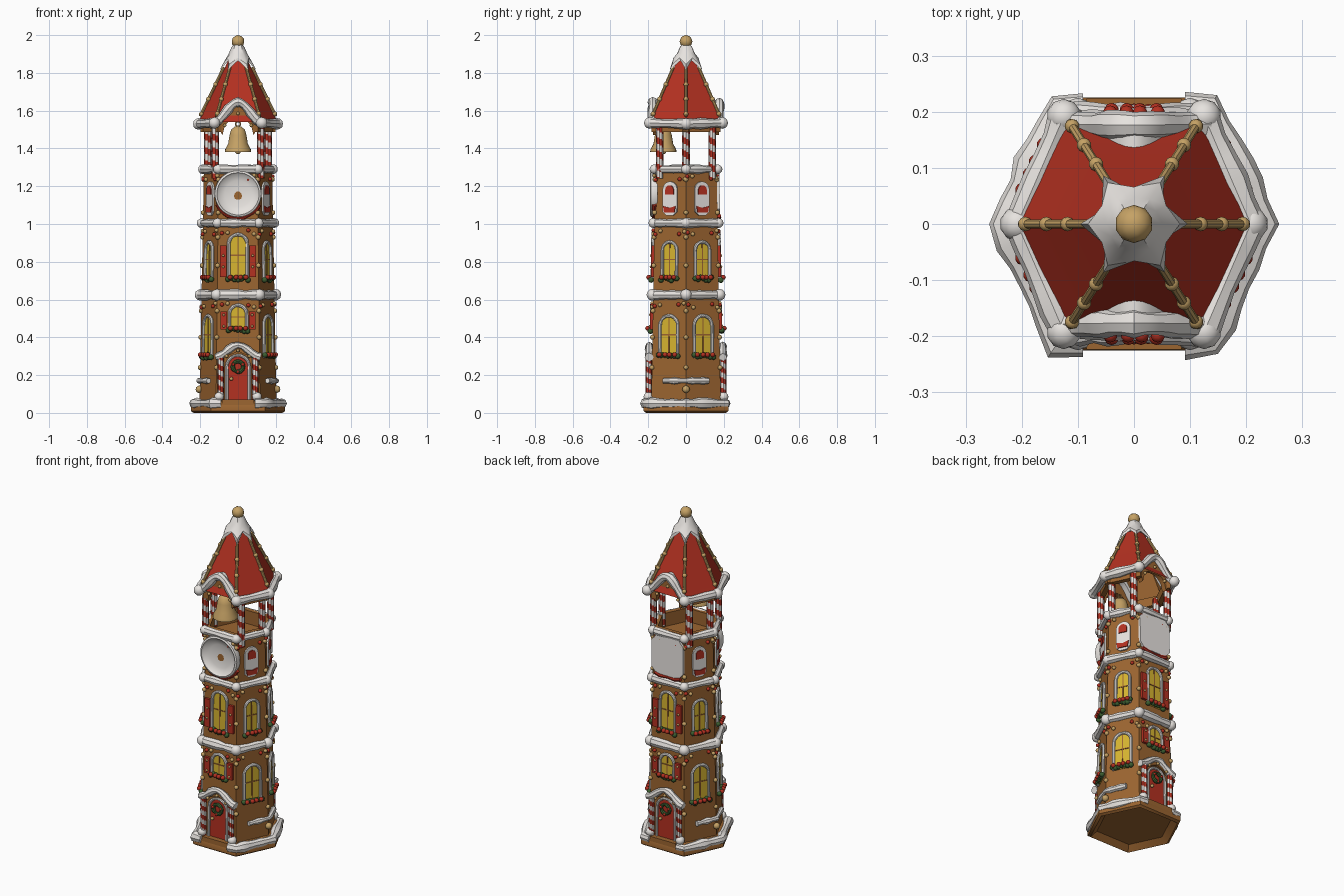
import bpy, bmesh, math, random
from mathutils import Vector, Matrix

random.seed(4)
cube = bpy.data.objects.get("Cube")
if cube:
    bpy.data.objects.remove(cube)


def material(name, r, g, b):
    m = bpy.data.materials.new(name)
    m.use_nodes = True
    m.diffuse_color = (r, g, b, 1)
    m.node_tree.nodes["Principled BSDF"].inputs["Base Color"].default_value = (r, g, b, 1)
    return m


BROWN = material("gingerbread brown", .33, .13, .03)
RED = material("candy red", .45, .03, .015)
WHITE = material("icing white", .8, .77, .74)
GOLD = material("biscuit gold", .56, .36, .13)
GREEN = material("holly green", .045, .11, .03)
YELLOW = material("window yellow", .68, .46, .03)
made = []

# Hexagonal plan: face 4 is the front, face 1 the back
HEX = [Vector(p) for p in ((1, 0), (.57, .9), (-.57, .9), (-1, 0), (-.57, -.9), (.57, -.9))]
ENDS, SIDES = (4, 1), (0, 2, 3, 5)


def on_face(k, u, z, d=0.0):
    """Point on wall face k: u sideways, z up, d outward."""
    a, b = HEX[k], HEX[(k + 1) % 6]
    e = (b - a).normalized()
    p = (a + b) / 2 * (.205 - .019 * z) + e * u + Vector((e.y, -e.x)) * d
    return Vector((p.x, p.y, z))


def finish(name, bm, *mats):
    bmesh.ops.recalc_face_normals(bm, faces=bm.faces)
    me = bpy.data.meshes.new(name)
    bm.to_mesh(me)
    bm.free()
    ob = bpy.data.objects.new(name, me)
    bpy.context.collection.objects.link(ob)
    for m in mats:
        me.materials.append(m)
    made.append(ob)
    return ob


def loft(name, rings, mats, cap=(True, True), rule=None):
    """Bridge rings of points; rule(i, j) picks the material."""
    bm = bmesh.new()
    rows = [[bm.verts.new(p) for p in r] for r in rings]
    n = len(rows[0])
    for i in range(len(rows) - 1):
        for j in range(n):
            q = (j + 1) % n
            f = bm.faces.new((rows[i][j], rows[i][q], rows[i + 1][q], rows[i + 1][j]))
            f.material_index = rule(i, j) if rule else 0
    for use, row in zip(cap, (rows[0], rows[-1])):
        if use:
            bm.faces.new(row)
    return finish(name, bm, *mats)


def hex_loft(name, profile, mat, cap=(True, True)):
    return loft(name, [[(v.x * r, v.y * r, z) for v in HEX] for r, z in profile], [mat], cap)


def lathe(name, profile, mat, matrix=Matrix(), sides=24):
    rings = [[matrix @ Vector((r * math.cos(t), r * math.sin(t), z))
              for t in (2 * math.pi * j / sides for j in range(sides))] for r, z in profile]
    return loft(name, rings, [mat])


def panel(name, k, outline, d0, d1, mat):
    return loft(name, [[on_face(k, u, z, d) for u, z in outline] for d in (d0, d1)], [mat])


def arch(w, z0, z1, n=10):
    """Outline of an arched opening, from bottom left to bottom right."""
    top = [(-w * math.cos(math.pi * i / n), z1 - w + w * math.sin(math.pi * i / n)) for i in range(n + 1)]
    return [(-w, z0)] + top + [(w, z0)]


def box(u, z, w, h):
    return [(u - w, z - h), (u + w, z - h), (u + w, z + h), (u - w, z + h)]


def tube(name, points, r, mat, closed=False, lump=0.0, step=None):
    """Round rod along a path; lump makes it uneven like piped icing."""
    pts = [Vector(p) for p in points]
    if step:
        fine = []
        for a, b in zip(pts, pts[1:] + (pts[:1] if closed else [])):
            n = max(1, round((b - a).length / step))
            fine += [a.lerp(b, i / n) for i in range(n)]
        pts = fine if closed else fine + [pts[-1]]
    cu = bpy.data.curves.new(name, 'CURVE')
    cu.dimensions, cu.bevel_depth, cu.bevel_resolution, cu.use_fill_caps = '3D', r, 2, True
    s = cu.splines.new('POLY')
    s.points.add(len(pts) - 1)
    s.use_cyclic_u = closed
    for q, p in zip(s.points, pts):
        q.co = (*p, 1)
        q.radius = 1 + random.uniform(-lump, lump)
    tmp = bpy.data.objects.new(name + "_path", cu)
    bm = bmesh.new()
    me = bpy.data.meshes.new_from_object(tmp)
    bm.from_mesh(me)
    bpy.data.objects.remove(tmp)
    bpy.data.curves.remove(cu)
    bpy.data.meshes.remove(me)
    for f in bm.faces:
        f.material_index = 0
    return finish(name, bm, mat)


def balls(name, spots, mat):
    bm = bmesh.new()
    for p, r in spots:
        bmesh.ops.create_icosphere(bm, subdivisions=2, radius=r, matrix=Matrix.Translation(p))
    return finish(name, bm, mat)


def candy_pole(name, base, r, h, turns):
    n, rows = 8, 8 * turns
    rings = [[(base.x + r * math.cos(j * math.tau / n), base.y + r * math.sin(j * math.tau / n),
               base.z + h * i / rows) for j in range(n)] for i in range(rows + 1)]
    loft(name, rings, [WHITE, RED], rule=lambda i, j: (i + j) % 8 // 4)


def garland(k, z, w):
    spots = [on_face(k, w * (i / 3 - 1), z + random.uniform(-.008, .008), .012) for i in range(7)]
    balls("holly_garland", [(p, .015) for p in spots], GREEN)
    balls("holly_berries", [(on_face(k, u * w, z + .008 + .01 * (u == 0), .026), .013)
                            for u in (-.8, -.2, .25, .8)], RED)


def window(k, w, z0, z1, shutters):
    panel("window_glass", k, arch(w, z0, z1), -.01, .003, YELLOW)
    tube("window_icing", [on_face(k, u, z, .006) for u, z in arch(w + .004, z0, z1)], .009, WHITE, lump=.15)
    panel("window_mullion", k, box(0, (z0 + z1) / 2, .003, (z1 - z0) / 2), 0, .006, BROWN)
    panel("window_crossbar", k, box(0, z0 + (z1 - z0) * .55, w, .003), 0, .006, BROWN)
    garland(k, z0 + .01, w + .008)
    for s in (-1, 1) if shutters else ():
        mid = z0 + (z1 - z0) * .42
        panel("shutter", k, box(s * (w + .033), mid, .018, (z1 - z0) * .34), 0, .014, RED)
        balls("shutter_buttons", [(on_face(k, s * (w + .033), mid + o, .014), .007) for o in (-.03, .03)], GOLD)


# Base and hollow-topped tower
hex_loft("base_step", [(.2, .03), (.235, 0), (.25, .01), (.25, .04), (.235, .06), (.2, .07)], BROWN)
hex_loft("tower_wall", [(.204, .05), (.18, 1.31), (.155, 1.31), (.155, 1.23)], BROWN)

# Snow bands round the tower
for name, r, z, t in (("lower_snow", .198, .625, .026), ("middle_snow", .192, 1.005, .022),
                      ("upper_snow", .185, 1.29, .022)):
    tube(name, [(v.x * r, v.y * r, z) for v in HEX], t, WHITE, True, .2, .04)
    balls(name + "_corners", [(Vector((v.x * r, v.y * r, z)), t * 1.2) for v in HEX], WHITE)
for s in (-1, 1):
    path = [(s * x, y, .05) for x, y in ((.09, -.212), (.135, -.21), (.233, 0), (.135, .21), (.09, .212))]
    tube("base_snow", path, .027, WHITE, lump=.25, step=.04)
    ledge = [(s * x, y, .17) for x, y in ((.155, -.12), (.205, 0), (.155, .12))]
    tube("ledge_snow", ledge, .016, WHITE, lump=.25, step=.03)
    balls("ledge_button", [(Vector((s * .205, 0, .125)), .02)], GOLD)

# Front and back: door, porch and shuttered windows
for k in ENDS:
    panel("door", k, arch(.055, .06, .3), -.01, .009, RED)
    tube("door_icing", [on_face(k, u, z, .01) for u, z in arch(.06, .06, .305)], .008, WHITE, lump=.15)
    tube("door_wreath", [on_face(k, .028 * math.cos(a), .245 + .028 * math.sin(a), .016)
                         for a in (i * math.tau / 12 for i in range(12))], .01, GREEN, True, .25)
    balls("wreath_berries", [(on_face(k, .028 * u, .245 + .028 * v, .026), .008)
                             for u, v in ((0, -1), (.9, .4), (-.9, .4))], RED)
    balls("door_knob", [(on_face(k, -.035, .18, .015), .01)], GOLD)
    panel("door_step", k, box(0, .055, .085, .015), 0, .04, BROWN)
    gable = [(u / 5 * .12, .295 + .032 * (1 + math.cos(math.pi * u / 5))) for u in range(-5, 6)]
    panel("porch_board", k, gable + [(.085, .29), (0, .325), (-.085, .29)], 0, .018, BROWN)
    tube("porch_snow", [on_face(k, u, z, .016) for u, z in gable], .02, WHITE, lump=.2)
    balls("porch_buttons", [(on_face(k, u, .33 - abs(u) * .5, .025), .009) for u in (-.06, 0, .06)], GOLD)
    for s in (-1, 1):
        candy_pole("porch_pole", on_face(k, s * .092, .07, .014), .017, .22, 4)
        balls("porch_foot_snow", [(on_face(k, s * .1, .085, .016), .026)], WHITE)
    window(k, .042, .43, .57, True)
    window(k, .045, .7, .945, True)

# Four slanted sides: plain windows and icing sweets
for k in SIDES:
    window(k, .048, .29, .515, False)
    window(k, .038, .7, .905, False)
    panel("sweet_plaque", k, arch(.042, 1.065, 1.225) + [(.02, 1.045), (-.02, 1.045)], -.005, .009, WHITE)
    panel("sweet_top", k, arch(.024, 1.155, 1.205), 0, .015, RED)
    panel("sweet_bottom", k, [(-.036, 1.095), (0, 1.085), (.036, 1.095), (.03, 1.06), (-.03, 1.06)], 0, .015, RED)

# Gumdrops under the bands and down the corners
for k in range(6):
    for z in (.57, .955, 1.245):
        spots = [(on_face(k, u, z + random.uniform(-.012, .012), .004), .011) for u in (-.085, -.055, .055, .085)]
        balls("red_gumdrops", spots[::2], RED)
        balls("gold_gumdrops", spots[1::2], GOLD)
    balls("corner_buttons", [(Vector((*(HEX[k] * (.205 - .019 * z)), z)), .013)
                             for z in (.24, .4, .54, .78, .93, 1.06, 1.235)], GOLD)

# Clock dish in front, blank icing panel behind
spin = Matrix.Translation((0, -.16, 1.16)) @ Matrix.Rotation(math.pi / 2, 4, 'X')
lathe("clock_dish", [(.12, -.01), (.125, .01), (.122, .026), (.112, .03), (.104, .02),
                     (.07, .009), (.03, .005), (.002, .004)], WHITE, spin, 40)
tube("clock_red_trim", [(.128 * math.cos(a), -.168, 1.16 + .128 * math.sin(a))
                        for a in (math.pi * (1.15 + .07 * i) for i in range(11))], .009, RED, lump=.3)
plate = [(.105, 1.08), (.105, 1.24), (.075, 1.275), (-.075, 1.275), (-.105, 1.24), (-.105, 1.08),
         (-.075, 1.045), (.075, 1.045)]
panel("back_icing_panel", 1, plate, 0, .014, WHITE)
tube("back_red_trim", [on_face(1, u, 1.045 - .01 * (abs(u) < .06), .006) for u in (-.085, -.05, 0, .05, .085)],
     .011, RED, lump=.3)

# Belfry: candy poles, fascia boards and bell
for x, y in ((.16, 0), (-.16, 0), (.12, .14), (-.12, .14), (.12, -.14), (-.12, -.14)):
    candy_pole("belfry_pole", Vector((x, y, 1.24)), .02, .28, 4)
for k in range(6):
    if k in ENDS:
        us = [i / 8 for i in range(-8, 9)]
        top = [(u * .12, 1.535 + .055 * (1 + math.cos(math.pi * u))) for u in us]
        low = [(u * .082, 1.47 + .09 * math.sqrt(1 - u * u)) for u in us[::-1]]
        panel("arch_fascia", k, top + low, -.015, .016, BROWN)
        crest = [(u, z + .012) for u, z in top]
        panel("gable_snow", k, crest + [(u, z - .03) for u, z in crest[::-1]], -.05, .02, WHITE)
        tube("gable_snow_edge", [on_face(k, u * 1.1, z, .02) for u, z in top], .024, WHITE, lump=.15)
        balls("gable_buttons", [(on_face(k, u, 1.585 - abs(u) * .9, .02), .009) for u in (-.07, 0, .07)], GOLD)
    else:
        panel("side_fascia", k, box(0, 1.515, .108, .027), -.012, .016, BROWN)
for s in (-1, 1):
    eave = [(s * x, y, z) for x, y, z in ((.125, -.192, 1.535), (.208, 0, 1.53), (.125, .192, 1.535))]
    tube("eave_snow", eave, .026, WHITE, lump=.2, step=.04)
    balls("eave_corners", [(Vector(p), .031) for p in eave], WHITE)
lathe("bell", [(.055, 1.385), (.07, 1.38), (.068, 1.395), (.052, 1.425), (.045, 1.47), (.036, 1.5),
               (.018, 1.515), (.002, 1.52)], GOLD, Matrix.Translation((0, -.12, 0)))
tube("bell_loop", [(.013 * math.cos(a), -.12, 1.53 + .013 * math.sin(a))
                   for a in (i * math.tau / 10 for i in range(10))], .004, GOLD, True)
balls("bell_clapper", [(Vector((0, -.12, 1.385)), .016)], GOLD)

# Roof, ribs, snow cap and finial
hex_loft("roof", [(.21, 1.54), (.13, 1.7), (.045, 1.88)], RED, (False, True))
hex_loft("roof_lining", [(.2, 1.54), (.12, 1.7), (.04, 1.86)], BROWN, (False, True))
for v in HEX:
    a, b = Vector((v.x * .2, v.y * .2, 1.57)), Vector((v.x * .075, v.y * .075, 1.83))
    tube("roof_rib", [a, b], .008, GOLD)
    balls("rib_beads", [(a.lerp(b, t), .013) for t in (.05, .35, .65)], GOLD)
cap = []
for out, mid, zo, zm in ((.096, .058, 1.815, 1.865), (.082, .066, 1.845, 1.88), (.05, .046, 1.9, 1.905),
                         (.035, .033, 1.935, 1.935), (.02, .02, 1.955, 1.955)):
    ring = []
    for i, v in enumerate(HEX):
        m = (v + HEX[(i + 1) % 6]).normalized()
        ring += [(v.x * out, v.y * out, zo), (m.x * mid, m.y * mid, zm)]
    cap.append(ring)
loft("snow_cap", cap, [WHITE])
balls("finial", [(Vector((0, 0, 1.966)), .034)], GOLD)

# Smooth shading with sharp edges kept
bpy.ops.object.select_all(action='DESELECT')
for ob in made:
    ob.select_set(True)
bpy.context.view_layer.objects.active = made[0]
bpy.ops.object.shade_smooth_by_angle(angle=math.radians(40))
